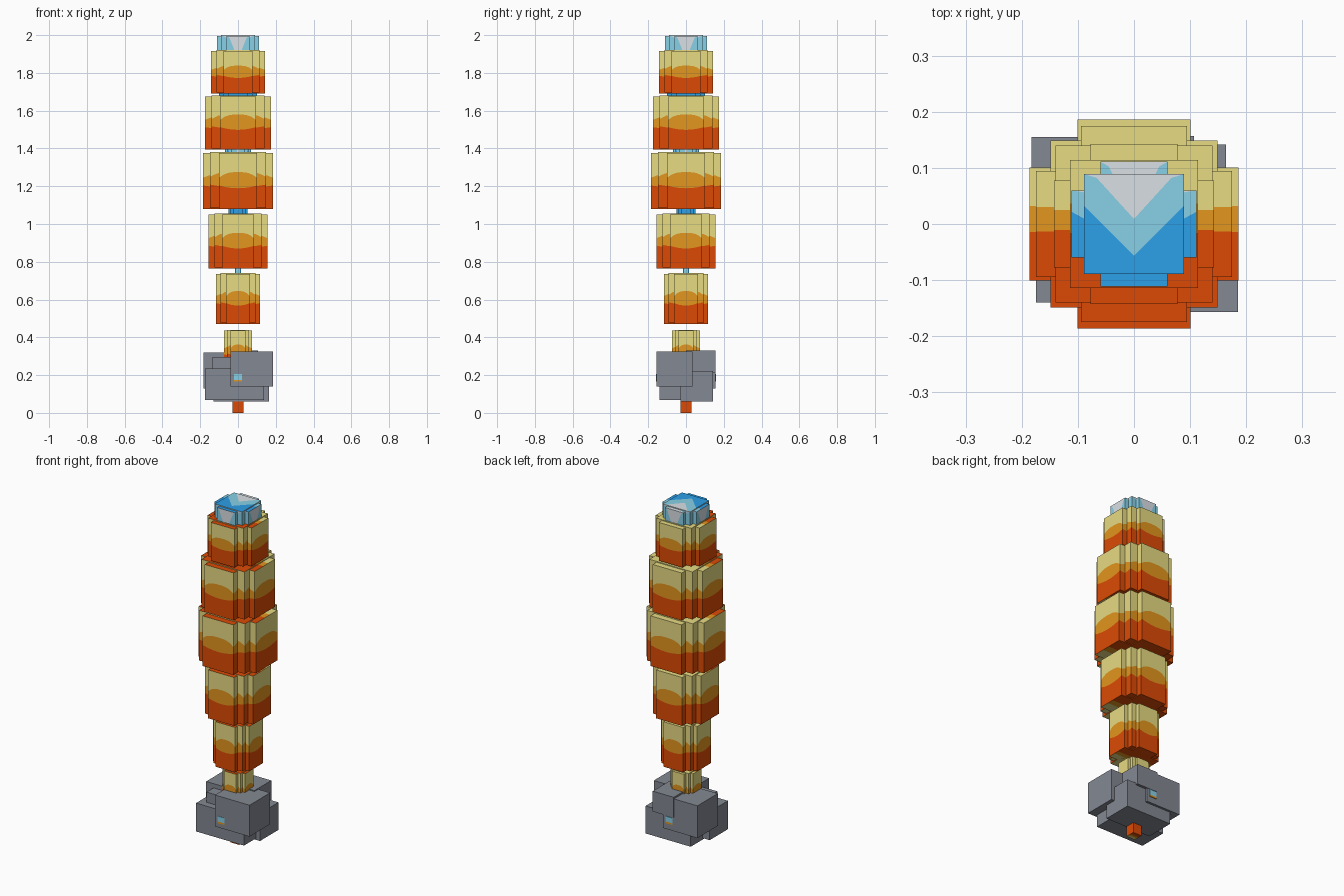
import bpy
import bmesh
from mathutils import Vector

cube = bpy.data.objects.get("Cube")
if cube:
    bpy.data.objects.remove(cube, do_unlink=True)


def material(name, rgb):
    """Flat colour given as 0-255 screen values."""
    lin = [((c / 255 + 0.055) / 1.055) ** 2.4 for c in rgb] + [1.0]
    mat = bpy.data.materials.new(name)
    mat.use_nodes = True
    mat.diffuse_color = lin
    bsdf = mat.node_tree.nodes["Principled BSDF"]
    bsdf.inputs["Base Color"].default_value = lin
    bsdf.inputs["Roughness"].default_value = 0.9
    return mat


RED = material("burnt_red", (220, 74, 4))
AMBER = material("amber", (227, 150, 30))
STRAW = material("straw_yellow", (231, 219, 130))
BLUE = material("deep_blue", (44, 160, 232))
TEAL = material("pale_teal", (136, 209, 232))
SILVER = material("silver", (217, 224, 229))
STONE = material("stone_grey", (131, 136, 146))

# Colour boundaries across a panel, as height fraction over width fraction
SHELL_SIDE = [lambda t: 0.37 + 0.2 * (t - 0.5) ** 2,
              lambda t: 0.66 - 0.8 * abs(t - 0.5) ** 3]
SHELL_CAP = [lambda t: 0.43, lambda t: 0.66]
CORE_VEE = [lambda t: 0.18 + abs(t - 0.5),
            lambda t: min(1.0, 0.55 + 1.1 * abs(t - 0.5))]


def panel(bm, origin, u, v, bounds, columns=8):
    """Rectangle split into columns and coloured bands."""
    curves = [lambda t: 0.0] + bounds + [lambda t: 1.0]
    for i in range(columns):
        a, b = i / columns, (i + 1) / columns
        for band in range(len(curves) - 1):
            low, high = curves[band], curves[band + 1]
            corners = [(a, low(a)), (b, low(b)), (b, high(b)), (a, high(a))]
            points = []
            for s, h in corners:
                if (s, h) not in points:
                    points.append((s, h))
            if len(points) < 3 or high(a) + high(b) - low(a) - low(b) < 1e-5:
                continue
            face = bm.faces.new([bm.verts.new(origin + u * s + v * h) for s, h in points])
            face.material_index = band


def banded_box(bm, hx, hy, z0, z1, side, cap):
    """Box with banded walls and caps."""
    x, y, z = Vector((2 * hx, 0, 0)), Vector((0, 2 * hy, 0)), Vector((0, 0, z1 - z0))
    o = Vector((-hx, -hy, z0))
    panel(bm, o, x, z, side)
    panel(bm, o + x, y, z, side)
    panel(bm, o + x + y, -x, z, side)
    panel(bm, o + y, -y, z, side)
    panel(bm, o + z, x, y, cap)
    panel(bm, o + y, x, -y, cap)


def finish(name, bm, mats):
    bmesh.ops.remove_doubles(bm, verts=bm.verts, dist=1e-5)
    mesh = bpy.data.meshes.new(name)
    bm.to_mesh(mesh)
    bm.free()
    for mat in mats:
        mesh.materials.append(mat)
    obj = bpy.data.objects.new(name, mesh)
    bpy.context.collection.objects.link(obj)


def rounded_stack(name, r, z0, z1, side, cap, mats):
    """Three crossing boxes that step the corners of a round block."""
    lip = 0.005
    for suffix, hx, hy, dz in (("wide", r, 0.54 * r, 0),
                               ("deep", 0.54 * r, r, 0),
                               ("square", 0.8 * r, 0.8 * r, lip)):
        bm = bmesh.new()
        banded_box(bm, hx, hy, z0 + dz, z1 - lip + dz, side, cap)
        finish(name + "_" + suffix, bm, mats)


def plain_box(name, low, high, mat):
    bm = bmesh.new()
    bmesh.ops.create_cube(bm, size=1)
    for vert in bm.verts:
        vert.co = [lo + (c + 0.5) * (hi - lo) for c, lo, hi in zip(vert.co, low, high)]
    finish(name, bm, [mat])


# Flame tiers: radius, bottom, top
tiers = [(0.143, 1.69, 1.92), (0.175, 1.395, 1.68), (0.186, 1.08, 1.38),
         (0.157, 0.765, 1.055), (0.117, 0.47, 0.74), (0.073, 0.22, 0.44)]
for i, (r, z0, z1) in enumerate(tiers):
    rounded_stack(f"flame_tier_{i + 1}", r, z0, z1, SHELL_SIDE, SHELL_CAP,
                  [RED, AMBER, STRAW])

# Blue inner cores, bridging the gaps between tiers
cores = [(0.111, 1.72, 2.0), (0.1, 1.655, 1.9), (0.07, 1.2, 1.5),
         (0.05, 1.02, 1.3), (0.016, 0.6, 0.85)]
for i, (r, z0, z1) in enumerate(cores):
    rounded_stack(f"inner_core_{i + 1}", r, z0, z1, CORE_VEE, CORE_VEE,
                  [BLUE, TEAL, SILVER])

# Flame tip under the stone
bm = bmesh.new()
banded_box(bm, 0.028, 0.028, 0, 0.2, SHELL_SIDE, SHELL_CAP)
finish("flame_tip", bm, [RED, AMBER, STRAW])

# Stone blocks of the base
stones = {
    "stone_back": ((-0.183, -0.035, 0.13), (0.04, 0.155, 0.32)),
    "stone_front": ((-0.04, -0.157, 0.14), (0.185, 0.035, 0.325)),
    "stone_lower_front": ((-0.175, -0.14, 0.068), (0.137, 0.03, 0.235)),
    "stone_lower_back": ((-0.13, -0.03, 0.06), (0.164, 0.142, 0.222)),
    "stone_middle": ((-0.135, -0.1, 0.1), (0.1, 0.1, 0.295)),
    "stone_upper_back": ((-0.03, 0.0, 0.21), (0.107, 0.157, 0.33)),
}
for name, (low, high) in stones.items():
    plain_box(name, low, high, STONE)

# Small coloured bar showing through the stone at front and back
plain_box("bar", (-0.022, -0.159, 0.175), (0.022, 0.159, 0.206), TEAL)
plain_box("bar_underside", (-0.022, -0.159, 0.165), (0.022, 0.159, 0.175), AMBER)
